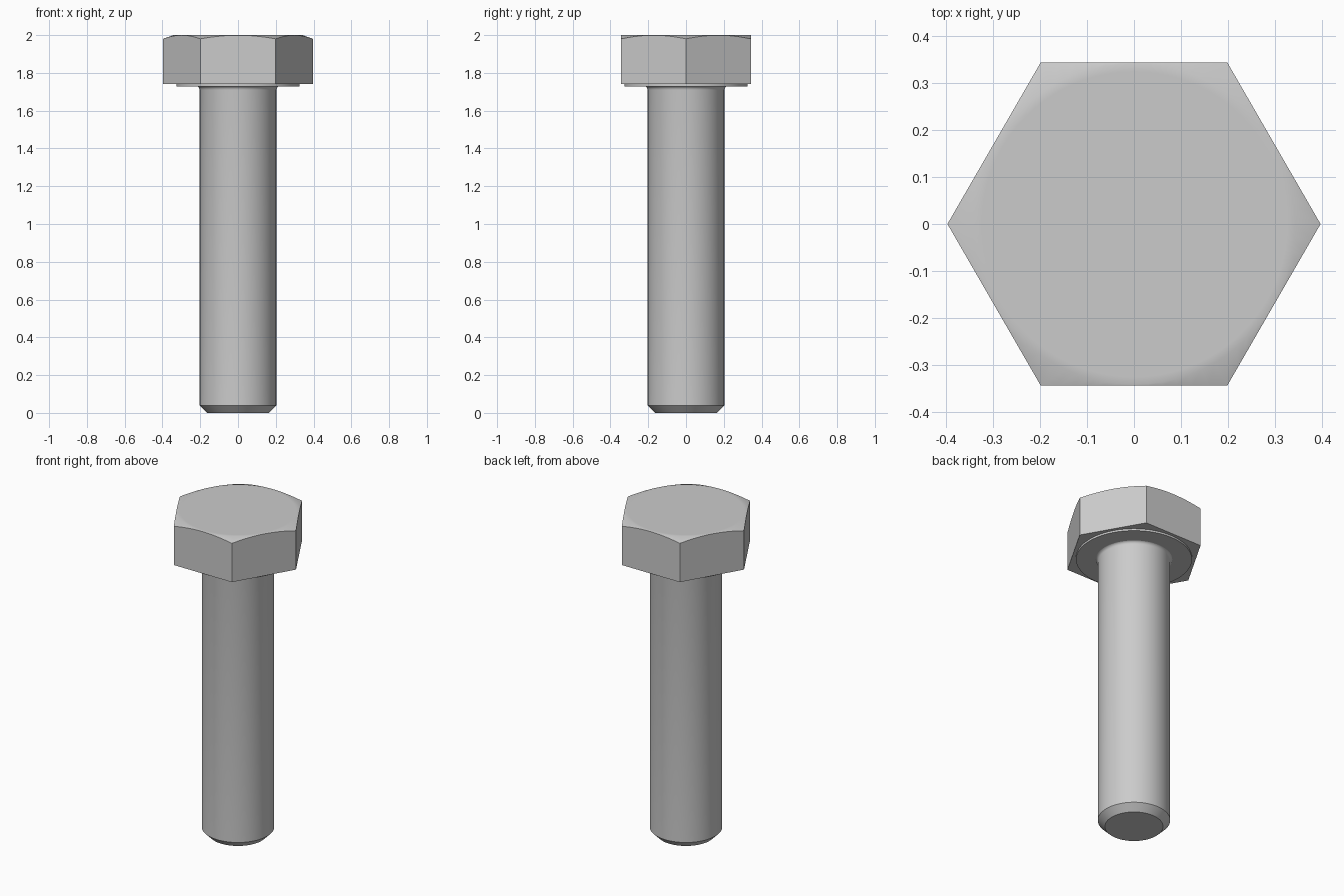
import bpy, bmesh, math

cube = bpy.data.objects.get("Cube")
if cube:
    bpy.data.objects.remove(cube, do_unlink=True)

steel = bpy.data.materials.new("steel grey")
steel.use_nodes = True
steel.diffuse_color = (0.6, 0.6, 0.6, 1)
steel.node_tree.nodes["Principled BSDF"].inputs["Base Color"].default_value = (0.6, 0.6, 0.6, 1)

SEGMENTS = 72
HEX_RADIUS = 0.397
APOTHEM = HEX_RADIUS * math.cos(math.pi / 6)


def hexagon(angle):
    """Distance from the axis to the hexagon's edge, corners on x."""
    return APOTHEM / math.cos(angle % (math.pi / 3) - math.pi / 6)


def build_rings(name, rings):
    """Join rings from bottom to top; each is a function angle -> (radius, z)."""
    bm = bmesh.new()
    angles = [2 * math.pi * i / SEGMENTS for i in range(SEGMENTS)]
    loops = []
    for ring in rings:
        points = [(a, *ring(a)) for a in angles]
        loops.append([bm.verts.new((r * math.cos(a), r * math.sin(a), z)) for a, r, z in points])
    for low, high in zip(loops, loops[1:]):
        for i in range(SEGMENTS):
            j = (i + 1) % SEGMENTS
            bm.faces.new((low[i], low[j], high[j], high[i]))
    bm.faces.new(loops[0][::-1])
    bm.faces.new(loops[-1])
    mesh = bpy.data.meshes.new(name)
    bm.to_mesh(mesh)
    bm.free()
    mesh.materials.append(steel)
    obj = bpy.data.objects.new(name, mesh)
    bpy.context.collection.objects.link(obj)
    bpy.ops.object.select_all(action="DESELECT")
    obj.select_set(True)
    bpy.context.view_layer.objects.active = obj
    bpy.ops.object.shade_smooth_by_angle(angle=math.radians(30))
    return obj


def circle(radius, z):
    return lambda angle: (radius, z)


def chamfered_edge(angle):
    """Top edge of the hexagon where the conical chamfer cuts it."""
    r = hexagon(angle)
    return r, 2.0 - 0.36 * (r - APOTHEM + 0.002)


# Hexagonal head with chamfered corners
build_rings("bolt_head", [lambda a: (hexagon(a), 1.74), chamfered_edge,
                          circle(APOTHEM - 0.002, 2.0), circle(0.325, 2.0)])

# Thin round bearing face under the head
build_rings("washer_face", [circle(0.325, 1.728), circle(0.325, 1.745)])

# Shank with a chamfered tip and a small fillet below the head
fillet = [circle(0.203 + 0.02 * (1 - math.cos(t)), 1.71 + 0.02 * math.sin(t))
          for t in (math.pi / 8 * k for k in range(5))]
build_rings("shank", [circle(0.163, 0), circle(0.203, 0.04)] + fillet)
